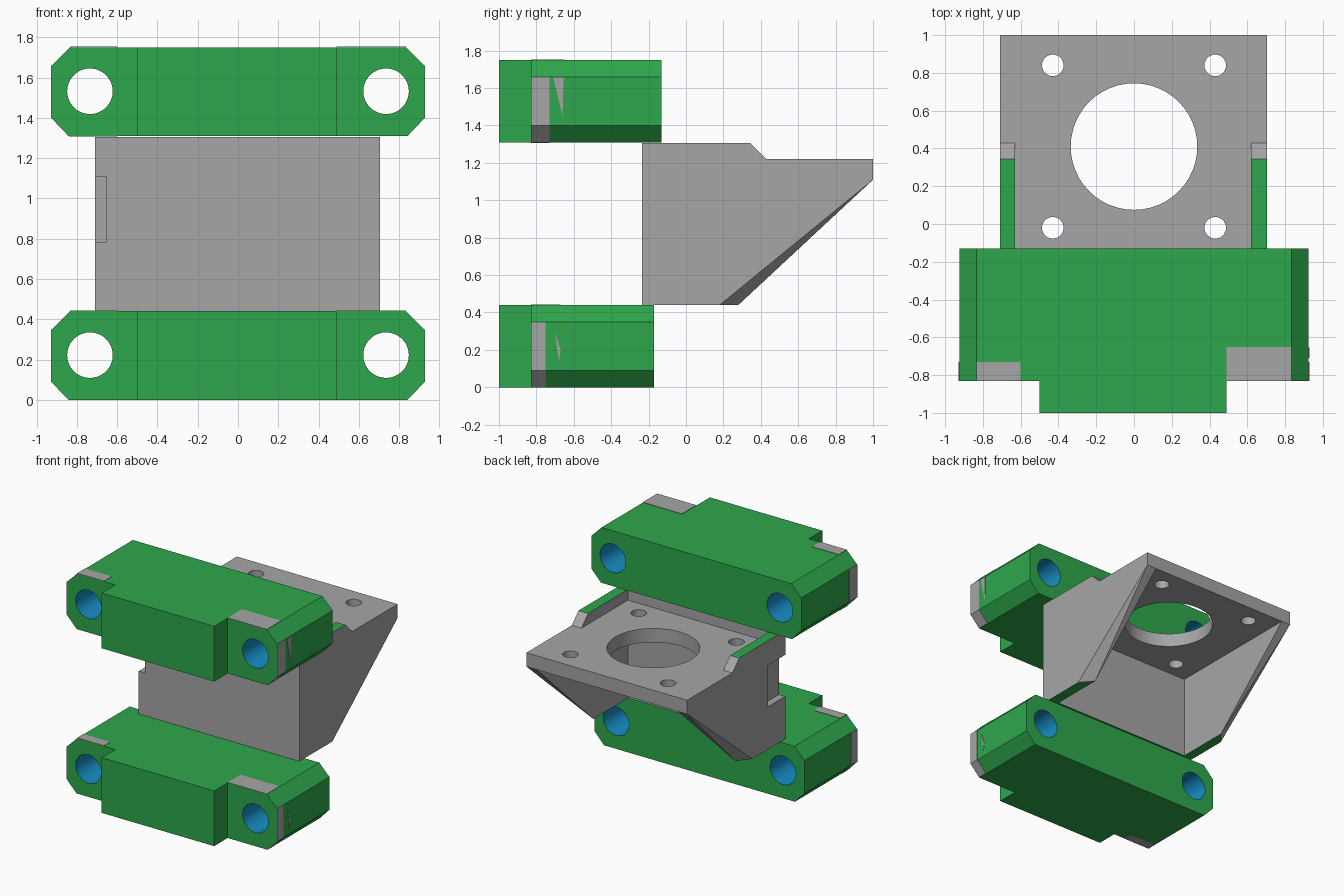
import bpy, bmesh, math
from mathutils import Vector

if "Cube" in bpy.data.objects:
    bpy.data.objects.remove(bpy.data.objects["Cube"])


def material(name, rgb):
    m = bpy.data.materials.new(name)
    m.diffuse_color = (*rgb, 1)
    m.use_nodes = True
    m.node_tree.nodes["Principled BSDF"].inputs["Base Color"].default_value = m.diffuse_color
    return m


GREEN = material("green", (0.027, 0.39, 0.072))
GREY = material("grey", (0.38, 0.38, 0.38))
BLUE = material("blue", (0.008, 0.27, 0.56))


def make_object(name, bm, mats):
    bmesh.ops.recalc_face_normals(bm, faces=bm.faces)
    me = bpy.data.meshes.new(name)
    bm.to_mesh(me)
    bm.free()
    ob = bpy.data.objects.new(name, me)
    bpy.context.collection.objects.link(ob)
    for m in mats:
        me.materials.append(m)
    return ob


def loft(name, sections, mats):
    """Solid through matching closed sections, capped at both ends."""
    bm = bmesh.new()
    rings = [[bm.verts.new(p) for p in s] for s in sections]
    n = len(rings[0])
    for a, b in zip(rings, rings[1:]):
        for i in range(n):
            j = (i + 1) % n
            bm.faces.new((a[i], a[j], b[j], b[i]))
    bm.faces.new(rings[0])
    bm.faces.new(rings[-1])
    # split warped quads into triangles
    warped = [f for f in bm.faces if len(f.verts) == 4 and
              abs((f.verts[3].co - f.verts[0].co).dot(
                  (f.verts[1].co - f.verts[0].co).cross(f.verts[2].co - f.verts[0].co))) > 1e-5]
    bmesh.ops.triangulate(bm, faces=warped)
    return make_object(name, bm, mats)


def box(name, x, y, z, mats):
    sections = [[(x[0], v, z[0]), (x[1], v, z[0]), (x[1], v, z[1]), (x[0], v, z[1])] for v in y]
    return loft(name, sections, mats)


def cylinder(name, center, r, axis, length):
    sections = []
    for s in (-length / 2, length / 2):
        ring = []
        for i in range(48):
            a = 2 * math.pi * i / 48
            u, v = r * math.cos(a), r * math.sin(a)
            ring.append(Vector(center) + Vector((u, s, v) if axis == "y" else (u, v, s)))
        sections.append(ring)
    return loft(name, sections, [])


def carve(ob, cutters):
    """Subtract the cutters, bake the result and discard them."""
    for c in cutters:
        c.hide_render = True
        mod = ob.modifiers.new("cut", "BOOLEAN")
        mod.operation = "DIFFERENCE"
        mod.solver = "EXACT"
        mod.object = c
    bpy.context.view_layer.update()
    dg = bpy.context.evaluated_depsgraph_get()
    me = bpy.data.meshes.new_from_object(ob.evaluated_get(dg))
    ob.modifiers.clear()
    ob.data = me
    for c in cutters:
        bpy.data.objects.remove(c)


def smooth(ob):
    bpy.ops.object.select_all(action="DESELECT")
    ob.select_set(True)
    bpy.context.view_layer.objects.active = ob
    bpy.ops.object.shade_smooth_by_angle(angle=math.radians(20))


HOLE_X, HOLE_Z, HOLE_R = 0.735, 0.222, 0.113
T = 0.003  # thickness of painted plates


def clamp(prefix, z0, back, shift):
    # chamfered block with two rod holes
    outline = [(-0.84, 0), (0.84, 0), (0.925, 0.09), (0.925, 0.35),
               (0.835, 0.44), (-0.835, 0.44), (-0.925, 0.35), (-0.925, 0.09)]
    block = loft(prefix + "_clamp_block",
                 [[(x, y, z0 + z) for x, z in outline] for y in (-0.83, back)], [GREEN, BLUE])
    carve(block, [cylinder("rod_cutter", (s * HOLE_X, -0.5, z0 + HOLE_Z), HOLE_R, "y", 2)
                  for s in (-1, 1)])
    for p in block.data.polygons:
        c = p.center
        d = math.hypot(abs(c.x) - HOLE_X, c.z - z0 - HOLE_Z)
        p.material_index = int(abs(p.normal.y) < 0.5 and d < HOLE_R + 0.01)
    smooth(block)
    # raised front tongue
    box(prefix + "_clamp_tongue", (-0.5, 0.49), (-1, -0.83), (z0, z0 + 0.44), [GREEN])
    # grey patches at the front corners
    f, b = -0.83, -0.73 - shift
    top, low = (z0 + 0.44, z0 + 0.44 + T), (z0 - T if z0 > 0 else z0 - 0.001, z0)
    box(prefix + "_left_top_patch", (-0.835, -0.6), (f, b), top, [GREY])
    box(prefix + "_right_top_patch", (0.49, 0.835), (f, -0.65 - shift), top, [GREY])
    box(prefix + "_left_bottom_patch", (-0.84, -0.6), (f, b), low, [GREY])
    for s, side in ((-1, "left"), (1, "right")):
        strip = [(0.925, 0.35), (0.925 + T, 0.35), (0.925 + T, 0.09),
                 (0.84 + T, 0.001), (0.84, 0.001), (0.925, 0.09)]
        loft(f"{prefix}_{side}_side_strip",
             [[(s * x, y, z0 + z) for x, z in strip] for y in (f, b)], [GREY])
    # thin sliver mark on the right side
    mark = [(-0.71 - shift, 0.345), (-0.655 - shift, 0.345), (-0.66 - shift, 0.14)] if shift == 0 \
        else [(-0.70, 0.29), (-0.67, 0.20), (-0.68, 0.14)]
    loft(prefix + "_side_sliver",
         [[(x, y, z0 + z) for y, z in mark] for x in (0.925, 0.925 + T)], [GREY])


clamp("lower", 0.0, -0.17, 0.02)
clamp("upper", 1.31, -0.13, 0.0)

# motor bracket: side profile swept across x, with bevelled gusset edges
sections = []
for x, foot in ((-0.71, 0.18), (-0.63, 0.28), (0.62, 0.28), (0.705, 0.18)):
    profile = [(-0.235, 0.44), (-0.235, 1.305), (0.345, 1.305), (0.43, 1.22),
               (1.0, 1.22), (1.0, 1.11), (foot, 0.44)]
    sections.append([(x, y, z) for y, z in profile])
bracket = loft("motor_bracket", sections, [GREY, GREEN])
cutters = [
    box("under_plate_cutter", (-0.63, 0.62), (-0.155, 1.5), (0.2, 1.11), []),
    box("over_plate_cutter", (-0.63, 0.62), (-0.155, 1.5), (1.22, 1.6), []),
    box("side_notch_cutter", (-0.9, -0.655), (-0.4, -0.02), (0.78, 1.11), []),
    cylinder("shaft_cutter", (0, 0.41, 1.165), 0.335, "z", 0.4),
]
for sx in (-0.43, 0.43):
    for y in (-0.02, 0.84):
        cutters.append(cylinder("screw_cutter", (sx, y, 1.165), 0.057, "z", 0.3))
carve(bracket, cutters)
# green contact faces on the very top and very bottom
for p in bracket.data.polygons:
    contact = abs(p.normal.z) > 0.95 and (p.center.z > 1.29 or p.center.z < 0.45)
    p.material_index = int(contact)
smooth(bracket)
